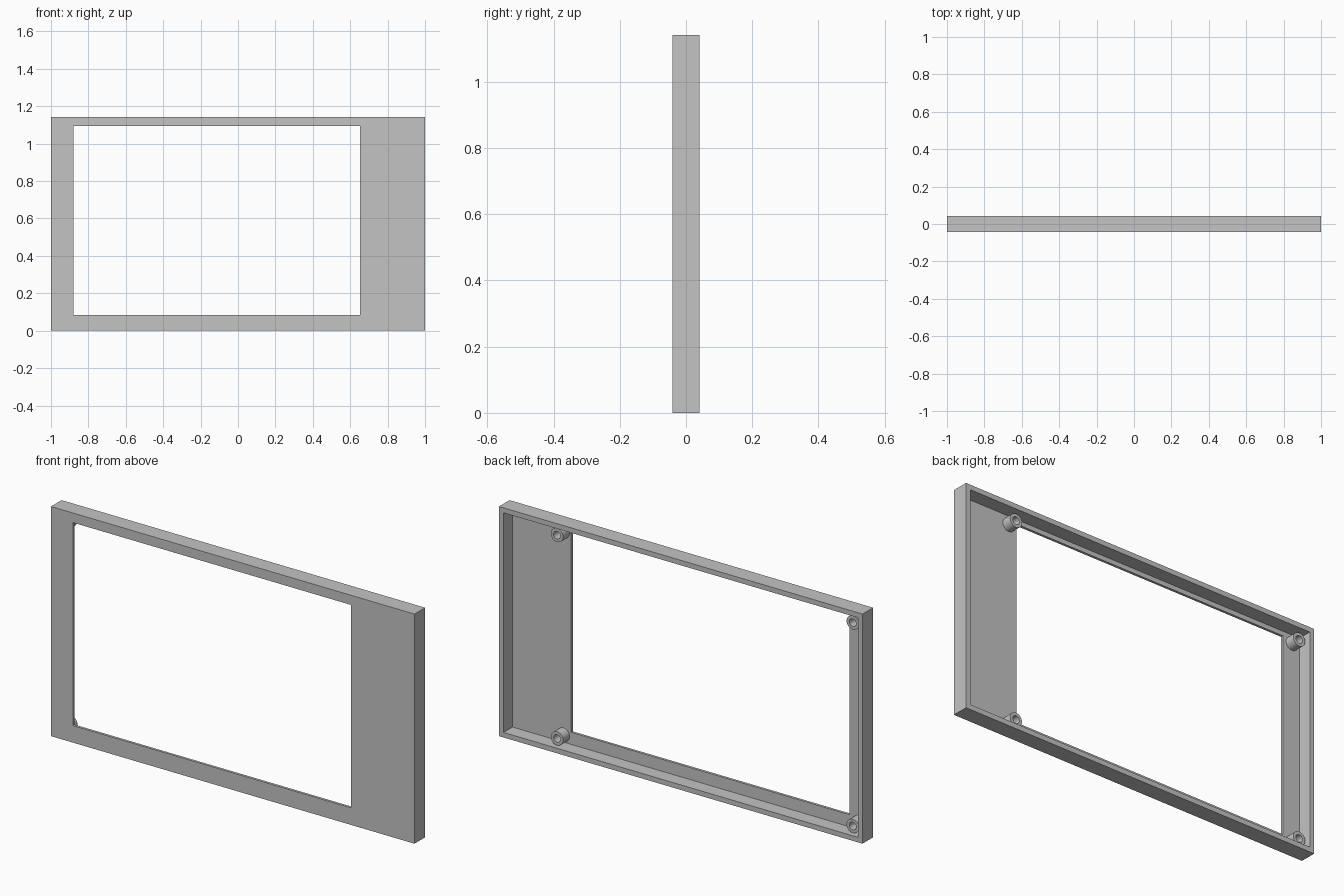
import bpy, bmesh, math
from mathutils import Vector

cube = bpy.data.objects.get("Cube")
if cube:
    bpy.data.objects.remove(cube, do_unlink=True)

# Overall sizes
WIDTH, DEPTH, HEIGHT = 2.0, 0.083, 1.142
WALL, PLATE = 0.025, 0.0125
FRONT, BACK = -DEPTH / 2, DEPTH / 2

grey = bpy.data.materials.new("plain grey")
grey.use_nodes = True
colour = (0.55, 0.55, 0.55, 1)
grey.diffuse_color = colour
grey.node_tree.nodes["Principled BSDF"].inputs["Base Color"].default_value = colour


def add_object(name, bm):
    mesh = bpy.data.meshes.new(name)
    bm.to_mesh(mesh)
    bm.free()
    mesh.materials.append(grey)
    obj = bpy.data.objects.new(name, mesh)
    bpy.context.collection.objects.link(obj)
    return obj


def box(name, low, high):
    low, high = Vector(low), Vector(high)
    bm = bmesh.new()
    bmesh.ops.create_cube(bm, size=1)
    bmesh.ops.scale(bm, vec=high - low, verts=bm.verts)
    bmesh.ops.translate(bm, vec=(low + high) / 2, verts=bm.verts)
    return add_object(name, bm)


def cut(target, cutter):
    mod = target.modifiers.new("cut", 'BOOLEAN')
    mod.operation = 'DIFFERENCE'
    mod.solver = 'EXACT'
    mod.object = cutter
    cutter.hide_render = True
    bpy.context.view_layer.objects.active = target
    bpy.ops.object.modifier_apply(modifier=mod.name)
    bpy.data.objects.remove(cutter, do_unlink=True)


def standoff(name, x, z, outer=0.034, inner=0.019, height=0.05):
    # Tube spun about the y axis, its foot sunk slightly into the plate
    foot = FRONT + PLATE - 0.002
    top = FRONT + PLATE + height
    bm = bmesh.new()
    profile = [(inner, foot), (inner, top), (outer, top), (outer, foot)]
    verts = [bm.verts.new((x + r, y, z)) for r, y in profile]
    edges = [bm.edges.new((verts[i], verts[i - 1])) for i in range(4)]
    bmesh.ops.spin(bm, geom=verts + edges, cent=(x, 0, z), axis=(0, 1, 0),
                   angle=math.tau, steps=32, use_merge=True)
    bmesh.ops.remove_doubles(bm, verts=bm.verts, dist=1e-5)
    bmesh.ops.recalc_face_normals(bm, faces=bm.faces)
    obj = add_object(name, bm)
    bpy.ops.object.select_all(action='DESELECT')
    obj.select_set(True)
    bpy.context.view_layer.objects.active = obj
    bpy.ops.object.shade_smooth_by_angle(angle=math.radians(35))


# Bezel: shallow tray open at the back, with an off-centre window
bezel = box("bezel", (-WIDTH / 2, FRONT, 0), (WIDTH / 2, BACK, HEIGHT))
cut(bezel, box("cavity_cutter", (-WIDTH / 2 + WALL, FRONT + PLATE, WALL),
               (WIDTH / 2 - WALL, BACK + 0.1, HEIGHT - WALL)))
cut(bezel, box("window_cutter", (-0.88, FRONT - 0.1, 0.085),
               (0.652, BACK + 0.1, 1.094)))

# Screw standoffs around the window corners
for side, x in (("left", 0.695), ("right", -0.932)):
    for level, z in (("lower", 0.062), ("upper", 1.073)):
        standoff(f"{level}_{side}_standoff", x, z)
